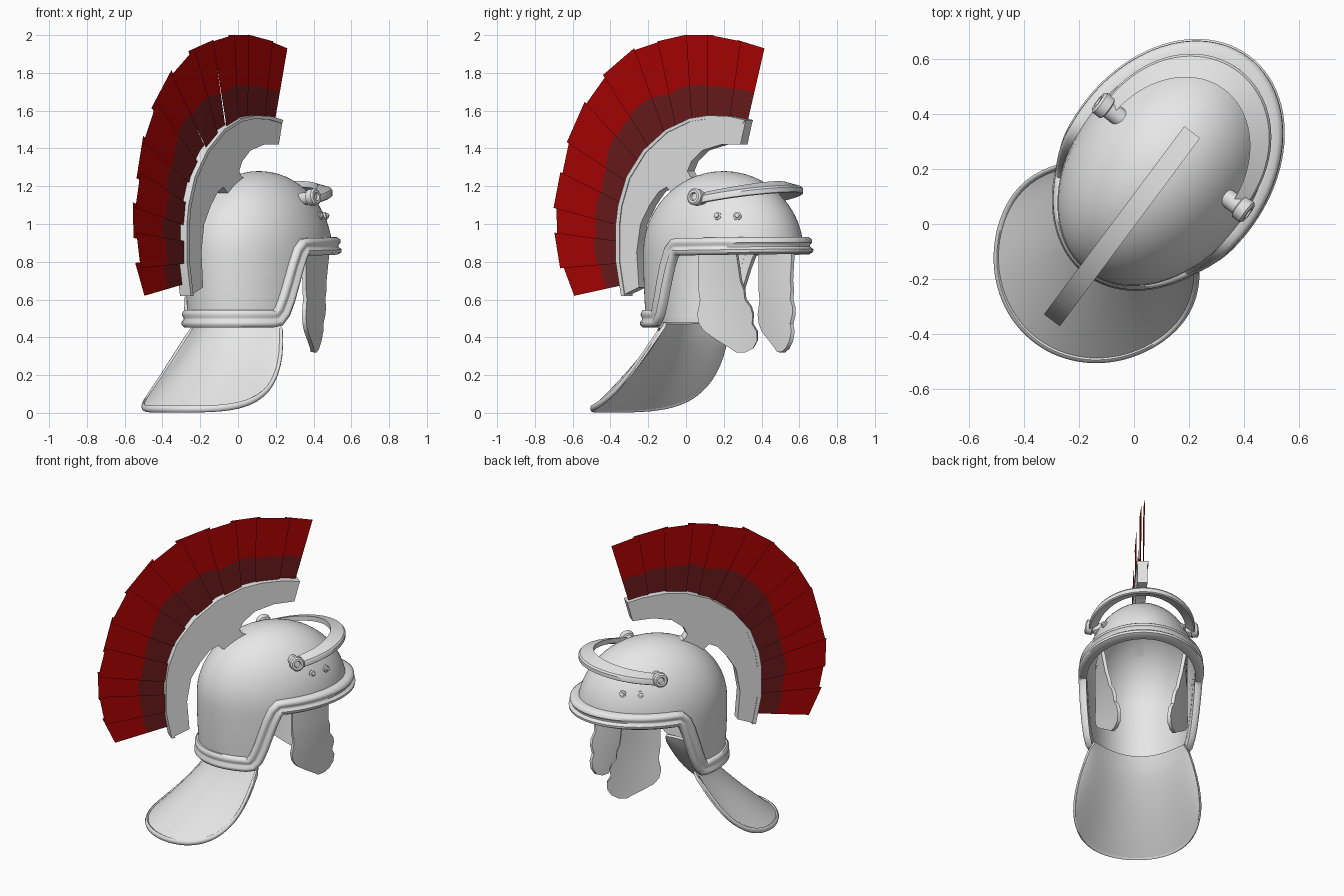
import bpy, bmesh, math, random
from mathutils import Vector

if "Cube" in bpy.data.objects:
    bpy.data.objects.remove(bpy.data.objects["Cube"])

random.seed(4)
CU = 0.225                       # centre of the bowl along the facing axis


def W(u, v, z):
    """Helmet frame (u forward, v sideways, z up) to world; the helmet is turned."""
    v -= 0.03
    return Vector((0.598 * u + 0.802 * v, 0.802 * u - 0.598 * v, z))


def mat(name, rgb):
    m = bpy.data.materials.new(name)
    m.diffuse_color = (*rgb, 1)
    m.use_nodes = True
    m.node_tree.nodes["Principled BSDF"].inputs["Base Color"].default_value = m.diffuse_color
    return m


STEEL = mat("steel_grey", (0.8, 0.8, 0.8))
RED = mat("plume_red", (0.42, 0.001, 0.001))
DARK = mat("plume_dark_red", (0.15, 0.011, 0.012))


def finish(name, bm, mats=(STEEL,), thick=0, smooth=35):
    bmesh.ops.remove_doubles(bm, verts=bm.verts, dist=0.0005)
    bmesh.ops.recalc_face_normals(bm, faces=bm.faces)
    if thick:
        bmesh.ops.solidify(bm, geom=bm.faces[:], thickness=thick)
        bmesh.ops.recalc_face_normals(bm, faces=bm.faces)
    me = bpy.data.meshes.new(name)
    bm.to_mesh(me)
    bm.free()
    for m in mats:
        me.materials.append(m)
    if smooth:
        me.shade_smooth()
        me.set_sharp_from_angle(angle=math.radians(smooth))
    ob = bpy.data.objects.new(name, me)
    bpy.context.collection.objects.link(ob)
    return ob


def grid(name, rows, close_cols=False, close_rows=False, **kw):
    """Surface through rows of world points."""
    bm = bmesh.new()
    vs = [[bm.verts.new(p) for p in r] for r in rows]
    nr, nc = len(vs), len(vs[0])
    for i in range(nr if close_rows else nr - 1):
        for j in range(nc if close_cols else nc - 1):
            a, b = vs[i], vs[(i + 1) % nr]
            k = (j + 1) % nc
            bm.faces.new((a[j], a[k], b[k], b[j]))
    return finish(name, bm, **kw)


def plate(name, pts, half):
    """Flat outline in the symmetry plane, extruded sideways."""
    bm = bmesh.new()
    f = bm.faces.new([bm.verts.new(W(u, -half, z)) for u, z in pts])
    ext = bmesh.ops.extrude_face_region(bm, geom=[f])
    move = W(0, 2 * half, 0) - W(0, 0, 0)
    bmesh.ops.translate(bm, vec=move, verts=[e for e in ext["geom"] if isinstance(e, bmesh.types.BMVert)])
    finish(name, bm, smooth=25)


def lathe(name, u, z, direction, prof):
    """Turned stud: profile of (distance along axis, radius) around an axis point."""
    ax = Vector(direction).normalized()
    s = ax.cross(Vector((0, 0, 1))).normalized()
    t = ax.cross(s)
    rows = []
    for d, r in prof:
        rows.append([])
        for k in range(16):
            a = math.tau * k / 16
            p = Vector((u[0], u[1], z)) + ax * d + (s * math.cos(a) + t * math.sin(a)) * r
            rows[-1].append(W(*p))
    grid(name, rows, close_cols=True)


# Bowl: ellipsoid on a wall, with a face opening cut up at the front
def edge_z(u):
    t = min(1, max(0, (u + 0.015) / 0.18))
    return 0.50 + 0.38 * t * t * (3 - 2 * t) + 0.015 * max(0, u - 0.2)


def bowl(a, z):
    r = math.sqrt(max(0, 1 - ((z - 0.85) / 0.43) ** 2)) if z > 0.85 else 1 - 0.25 * (0.85 - z) ** 2
    return Vector((CU + 0.465 * r * math.cos(a), 0.34 * r * math.sin(a), z))


N = 96
angles = [math.tau * k / N for k in range(N)]
rows = []
for k in range(21):
    w = math.sin(k / 20 * math.pi / 2)
    row = []
    for a in angles:
        zb = edge_z(CU + 0.465 * math.cos(a))
        row.append(W(*bowl(a, zb + (1.28 - zb) * w)))
    rows.append(row)
grid("bowl", rows, close_cols=True, thick=0.012)

# Rolled double rim swept along the edge of the bowl
edge = [bowl(a, edge_z(CU + 0.465 * math.cos(a))) for a in angles]
prof = [(-0.014, -0.045), (0.03, -0.047), (0.05, -0.035), (0.052, -0.02), (0.034, -0.006),
        (0.034, 0.004), (0.046, 0.016), (0.044, 0.032), (0.026, 0.045), (-0.014, 0.045)]
rows = []
for k, a in enumerate(angles):
    tan = (edge[(k + 1) % N] - edge[k - 1]).normalized()
    out = Vector((math.cos(a) / 0.465, math.sin(a) / 0.34, 0)).normalized()
    side = out.cross(tan).normalized()
    if side.z < 0:
        side = -side
    grow = 0.8 + 0.25 * math.cos(a)
    rows.append([W(*(edge[k] + out * d * grow + side * h)) for d, h in prof])
grid("rim", rows, close_cols=True, close_rows=True, smooth=50)

# Neck guard flaring back and down, with rounded upper corners and a thick lip
rows, lip = [], []
for i in range(61):
    s = -1 + i / 30
    ph = math.radians(105) * s
    top = Vector((-0.12 + 0.16 * s * s, 0.28 * s, 0.48))
    end = Vector((-0.13 - 0.43 * math.cos(ph), 0.392 * math.sin(ph), 0.02 + 0.32 * abs(s) ** 4.2))
    row = []
    reach = 1 - 0.75 * abs(s) ** 14
    for j in range(13):
        t = j / 12 * reach
        p = top.lerp(end, t)
        p.z = top.z + (end.z - top.z) * t ** 0.8
        row.append(W(*p))
    rows.append(row)
    rim_dir = W(-math.cos(ph), math.sin(ph) + 0.03, 0)
    lip.append([row[-1] + rim_dir * (0.012 * math.cos(b) - 0.008) + Vector((0, 0, 0.018 * math.sin(b)))
                for b in (math.tau * k / 8 for k in range(8))])
grid("neck_guard", rows, thick=0.018)
grid("neck_guard_lip", lip, close_cols=True, smooth=60)

# Cheek pieces: rows of (height, back edge, front edge)
cheek = [(0.88, .265, .50), (0.7, .265, .51), (0.65, .268, .525), (0.6, .277, .526), (0.56, .27, .552),
         (0.52, .262, .56), (0.47, .272, .55), (0.43, .30, .57), (0.38, .37, .565), (0.34, .43, .54),
         (0.32, .455, .50)]
for sgn, side in ((1, "right"), (-1, "left")):
    rows = []
    for z, u0, u1 in cheek:
        row = []
        for j in range(7):
            u = u0 + (u1 - u0) * j / 6
            k, m = (u - 0.27) / 0.28, (0.82 - z) / 0.42
            row.append(W(u, sgn * (0.28 - k * (0.03 + 0.08 * m)), z))
        rows.append(row)
    grid(side + "_cheek_piece", rows, thick=0.022)
    # Visor pivot and rivets
    lathe(side + "_visor_pivot", (0.28, sgn * 0.235), 1.13, (0, sgn, 0.15),
          [(0, 0), (0, .034), (.06, .034), (.065, .045), (.1, .045), (.108, .036), (.108, .022), (.095, .018), (.095, 0)])
    for n, (u, v) in enumerate(((0.39, 0.272), (0.49, 0.232))):
        lathe(f"{side}_rivet_{n + 1}", (u, sgn * v), 1.04, (0.3 + n * 0.3, sgn, 0.3),
              [(0, .022), (.012, .022), (.016, .013), (.024, .012), (.03, 0)])

# Visor bar: flat sloping strip curving around the brow
rows = []
for i in range(41):
    a = -math.pi / 2 + math.pi * i / 40
    c = Vector((0.28 + 0.355 * math.cos(a), 0.295 * math.sin(a), 1.135 + 0.062 * math.cos(a)))
    n = Vector((math.cos(a) / 0.355, math.sin(a) / 0.295, 0)).normalized()
    f = 0.55 + 0.45 * math.cos(a)
    across = n * 0.046 * f + Vector((0, 0, -0.014))
    up = Vector((0, 0, 0.02))
    rows.append([W(*(c + across * p + up * q)) for p, q in ((-1, -.8), (.8, -1), (1, -.6), (1, .6), (.8, 1), (-1, .8))])
grid("visor_bar", rows, close_cols=True)

# Crest holder with its foot on the bowl, plus a lip on the outer edge
outer = [(-.425, .62), (-.46, .8), (-.46, 1.0), (-.445, 1.1), (-.39, 1.25), (-.28, 1.39),
         (-.13, 1.5), (.03, 1.56), (.15, 1.575), (.29, 1.57), (.395, 1.55)]
inner = [(.36, 1.42), (.23, 1.42), (.11, 1.39), (.035, 1.33), (.01, 1.28), (.03, 1.25), (.08, 1.24), (0, 1.215),
         (-.08, 1.155), (-.13, 1.195), (-.18, 1.17), (-.24, 1.1), (-.30, 1.0), (-.325, .85), (-.31, .665)]
plate("crest_holder", outer + inner, 0.031)
plate("crest_lip", outer + [(u + (0.04 - u) * 0.05, z - 0.016 * max(0, (z - 0.9) / 0.6))
                            for u, z in reversed(outer)], 0.036)

# Plume: overlapping thin upright cards, dark at the root and red at the tip
tip = [(-.77, .62), (-.845, .78), (-.877, .94), (-.883, 1.1), (-.845, 1.26), (-.795, 1.45), (-.696, 1.63),
       (-.546, 1.8), (-.372, 1.92), (-.185, 1.97), (-.022, 2), (.14, 2), (.327, 1.97), (.489, 1.93)]
root = [(-.43, .68), (-.45, .8), (-.45, .9), (-.45, 1), (-.43, 1.1), (-.385, 1.22), (-.33, 1.32),
        (-.25, 1.41), (-.16, 1.47), (-.07, 1.51), (.02, 1.545), (.13, 1.56), (.26, 1.56), (.38, 1.55)]
share = [random.uniform(0.36, 0.45) for _ in tip]
bm = bmesh.new()
for i in range(len(tip) - 1):
    v = (0.01 if i % 2 else -0.01) + random.uniform(-0.006, 0.006)
    lo, hi = (0 if i == 0 else -0.09), (1 if i == len(tip) - 2 else 1.09)
    cols = []
    for f in (lo, 0.5, hi):
        r = Vector(root[i]).lerp(Vector(root[i + 1]), f)
        t = Vector(tip[i]).lerp(Vector(tip[i + 1]), f)
        m = share[i] + (share[i + 1] - share[i]) * f + (0.025 if f == 0.5 else 0)
        cols.append([bm.verts.new(W(p.x, v, p.y)) for p in (r, r.lerp(t, m), t)])
    for c, d in zip(cols, cols[1:]):
        for h in range(2):
            bm.faces.new((c[h], d[h], d[h + 1], c[h + 1])).material_index = h
finish("plume", bm, mats=(DARK, RED), smooth=0)
